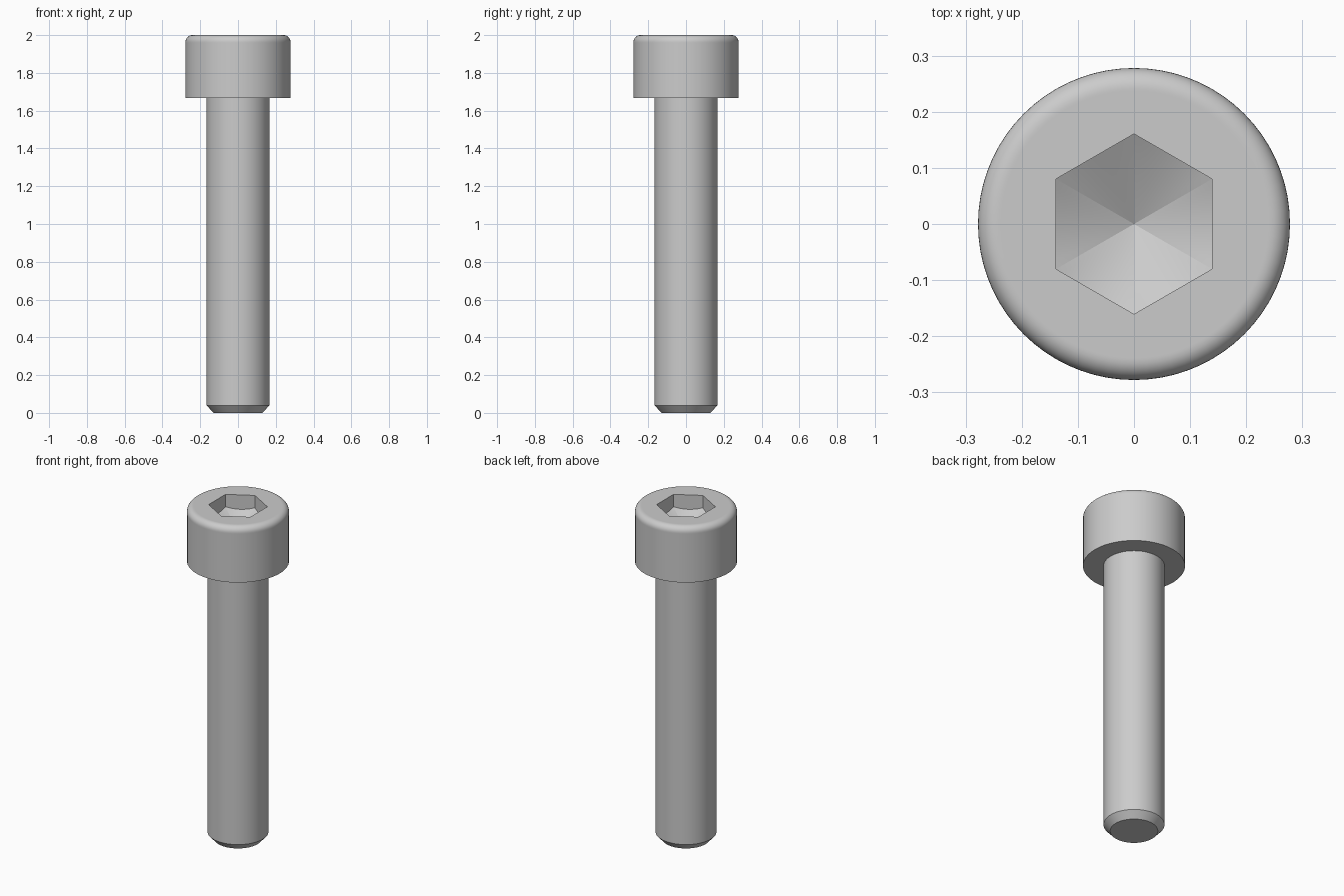
import bpy
import bmesh
from math import cos, sin, tan, radians

SIDES = 72
SECTOR = SIDES // 6          # segments per hexagon side
SHANK_R, HEAD_R = 0.166, 0.278
HEAD_Z, TOP_Z = 1.667, 2.0
FILLET = 0.036
FLAT = 0.139                 # half the hexagon's width across flats
SLOPE = tan(radians(30))     # drill point cone at the socket floor
APEX_Z = TOP_Z - 0.167

cube = bpy.data.objects.get("Cube")
if cube:
    bpy.data.objects.remove(cube, do_unlink=True)

steel = bpy.data.materials.new("grey steel")
steel.use_nodes = True
steel.diffuse_color = (0.6, 0.6, 0.6, 1)
steel.node_tree.nodes["Principled BSDF"].inputs["Base Color"].default_value = (0.6, 0.6, 0.6, 1)


def angle(i):
    return radians(30 + 360 * i / SIDES)


def ring(bm, radius, height):
    """One ring of vertices; radius and height are functions of the index."""
    return [bm.verts.new((radius(i) * cos(angle(i)), radius(i) * sin(angle(i)), height(i)))
            for i in range(SIDES)]


def circle(bm, r, z):
    return ring(bm, lambda i: r, lambda i: z)


def bridge(bm, rings):
    for a, b in zip(rings, rings[1:]):
        for i in range(SIDES):
            j = (i + 1) % SIDES
            bm.faces.new((a[i], a[j], b[j], b[i]))


def finish(bm, name):
    mesh = bpy.data.meshes.new(name)
    bm.to_mesh(mesh)
    bm.free()
    mesh.materials.append(steel)
    obj = bpy.data.objects.new(name, mesh)
    bpy.context.collection.objects.link(obj)
    bpy.ops.object.select_all(action='DESELECT')
    obj.select_set(True)
    bpy.context.view_layer.objects.active = obj
    bpy.ops.object.shade_smooth_by_angle(angle=radians(30))


# Shank with chamfered tip
bm = bmesh.new()
rings = [circle(bm, r, z) for r, z in ((0.13, 0), (SHANK_R, 0.04), (SHANK_R, HEAD_Z))]
bridge(bm, rings)
bm.faces.new(rings[0][::-1])
finish(bm, "shank")

# Head: underside, side, rounded rim and flat top
bm = bmesh.new()
profile = [(SHANK_R, HEAD_Z), (HEAD_R, HEAD_Z), (HEAD_R, TOP_Z - FILLET - 0.005)]
for k in range(9):
    t = radians(90 * k / 8)
    profile.append((HEAD_R - FILLET * (1 - cos(t)), TOP_Z - FILLET * (1 - sin(t))))
profile.append((HEAD_R - FILLET - 0.004, TOP_Z))
rings = [circle(bm, r, z) for r, z in profile]


# Hexagon socket: straight walls down to a conical floor
def hex_radius(i):
    return FLAT / cos(radians(60 * (i % SECTOR) / SECTOR - 30))


rings.append(ring(bm, hex_radius, lambda i: TOP_Z))
floor = ring(bm, hex_radius, lambda i: APEX_Z + SLOPE * hex_radius(i))
rings.append(floor)
bridge(bm, rings)
apex = bm.verts.new((0, 0, APEX_Z))
for i in range(SIDES):
    bm.faces.new((floor[i], floor[(i + 1) % SIDES], apex))
for i in range(0, SIDES, SECTOR):
    bm.edges.get((floor[i], apex)).smooth = False
finish(bm, "socket_head")
